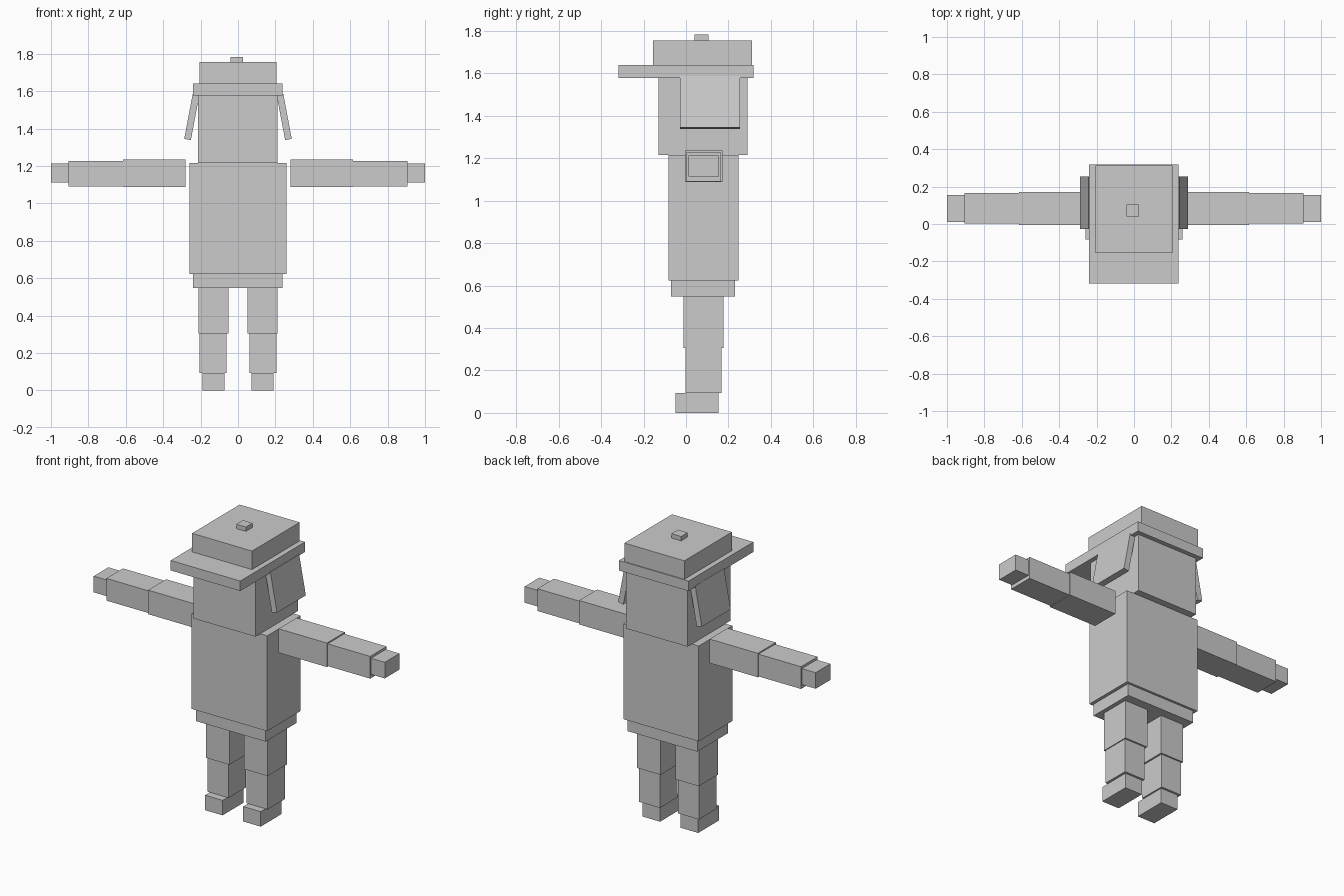
import bpy
import math
from mathutils import Matrix, Vector

cube = bpy.data.objects.get("Cube")
if cube:
    bpy.data.objects.remove(cube, do_unlink=True)

GREY = 0.6
grey = bpy.data.materials.new("plain grey")
grey.use_nodes = True
grey.diffuse_color = (GREY, GREY, GREY, 1)
grey.node_tree.nodes["Principled BSDF"].inputs["Base Color"].default_value = (GREY, GREY, GREY, 1)


def box(name, x, y, z, tilt=0.0):
    """Flat-sided block between the given limits, optionally leaning about y."""
    bpy.ops.mesh.primitive_cube_add(size=1)
    obj = bpy.context.object
    obj.name = obj.data.name = name
    size = [b - a for a, b in (x, y, z)]
    obj.data.transform(Matrix.Diagonal((*size, 1)))
    obj.location = Vector([(a + b) / 2 for a, b in (x, y, z)])
    obj.rotation_euler.y = tilt
    obj.data.materials.append(grey)
    return obj


def pair(name, x, y, z, tilt=0.0):
    """The same block on the left (+x) and right (-x) sides."""
    box("left_" + name, x, y, z, tilt)
    box("right_" + name, (-x[1], -x[0]), y, z, -tilt)


# Trunk and head
box("hips", (-0.24, 0.238), (-0.07, 0.232), (0.548, 0.623))
box("torso", (-0.26, 0.258), (-0.083, 0.247), (0.623, 1.215))
box("head", (-0.213, 0.21), (-0.13, 0.29), (1.215, 1.58))

# Cap
box("cap_brim", (-0.24, 0.238), (-0.318, 0.318), (1.578, 1.64))
box("cap_crown", (-0.207, 0.205), (-0.155, 0.312), (1.64, 1.755))
box("cap_button", (-0.04, 0.026), (0.04, 0.105), (1.755, 1.782))

# Ear flaps lean outward below the brim
pair("ear_flap", (0.229, 0.265), (-0.028, 0.255), (1.34, 1.585), math.radians(-10.7))

# Arms held out sideways
pair("upper_arm", (0.282, 0.614), (-0.005, 0.172), (1.087, 1.236))
pair("forearm", (0.614, 0.906), (0.003, 0.165), (1.09, 1.228))
pair("hand", (0.906, 1.0), (0.012, 0.156), (1.113, 1.213))

# Legs
pair("thigh", (0.051, 0.212), (-0.012, 0.177), (0.305, 0.548))
pair("shin", (0.062, 0.206), (-0.003, 0.167), (0.093, 0.305))
pair("foot", (0.071, 0.191), (-0.05, 0.153), (0.0, 0.093))
